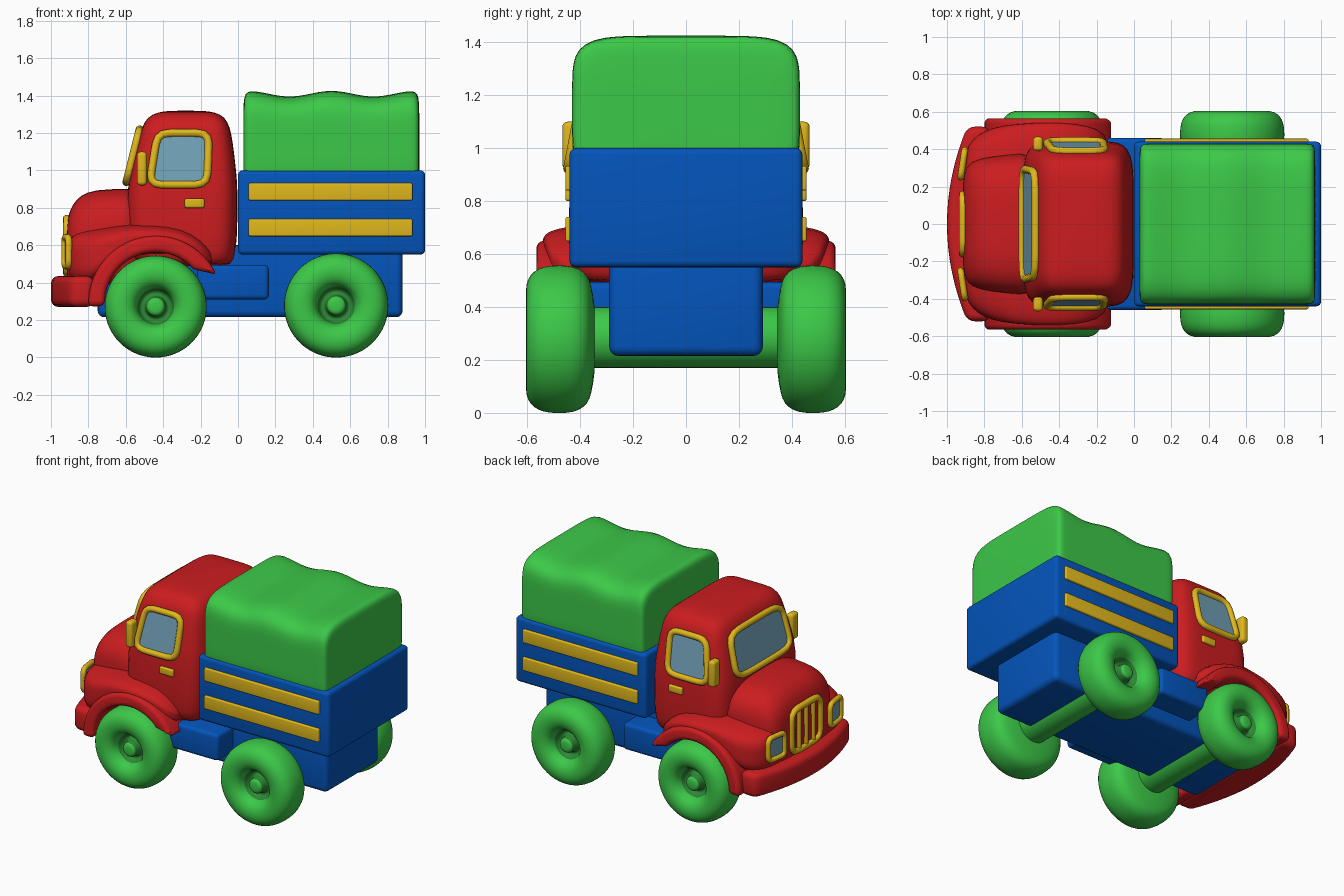
import bpy, bmesh, math
from mathutils import Vector

if "Cube" in bpy.data.objects:
    bpy.data.objects.remove(bpy.data.objects["Cube"])


def material(name, rgb):
    m = bpy.data.materials.new(name)
    m.diffuse_color = (*rgb, 1)
    m.use_nodes = True
    m.node_tree.nodes["Principled BSDF"].inputs["Base Color"].default_value = m.diffuse_color
    return m


RED = material("red", (0.60, 0.012, 0.014))
BLUE = material("blue", (0.001, 0.09, 0.50))
GREEN = material("green", (0.045, 0.58, 0.065))
DARK_GREEN = material("dark green", (0.025, 0.25, 0.035))
YELLOW = material("yellow", (0.75, 0.48, 0.012))
GLASS = material("window blue grey", (0.165, 0.35, 0.47))


def finish(name, bm, mat, smooth_angle=40, subsurf=0):
    bmesh.ops.recalc_face_normals(bm, faces=bm.faces[:])
    me = bpy.data.meshes.new(name)
    bm.to_mesh(me)
    bm.free()
    me.materials.append(mat)
    ob = bpy.data.objects.new(name, me)
    bpy.context.collection.objects.link(ob)
    if subsurf:
        me.shade_smooth()
        ob.modifiers.new("smooth", 'SUBSURF').levels = subsurf
        ob.modifiers["smooth"].render_levels = subsurf
    else:
        bpy.ops.object.select_all(action='DESELECT')
        ob.select_set(True)
        bpy.context.view_layer.objects.active = ob
        bpy.ops.object.shade_smooth_by_angle(angle=math.radians(smooth_angle))
    return ob


def prism(name, pts, axis, a, b, mat, bevel):
    """Extrude a flat outline along y or z and round its hard edges."""
    bm = bmesh.new()
    put = (lambda p, t: (p[0], t, p[1])) if axis == 'y' else (lambda p, t: (p[0], p[1], t))
    lo = [bm.verts.new(put(p, a)) for p in pts]
    hi = [bm.verts.new(put(p, b)) for p in pts]
    n = len(pts)
    bm.faces.new(lo)
    bm.faces.new(hi)
    for i in range(n):
        bm.faces.new((lo[i], lo[(i + 1) % n], hi[(i + 1) % n], hi[i]))
    bmesh.ops.recalc_face_normals(bm, faces=bm.faces[:])
    hard = [e for e in bm.edges if e.calc_face_angle(0) > math.radians(35)]
    bmesh.ops.bevel(bm, geom=hard, offset=bevel, segments=4, profile=0.5, affect='EDGES')
    return finish(name, bm, mat)


def box(name, x, y, z, mat, bevel):
    pts = [(x[0], z[0]), (x[1], z[0]), (x[1], z[1]), (x[0], z[1])]
    return prism(name, pts, 'y', y[0], y[1], mat, bevel)


def superellipse(n, e):
    out = []
    for i in range(n):
        t = 2 * math.pi * (i + 0.5) / n
        c, s = math.cos(t), math.sin(t)
        k = (abs(c) ** e + abs(s) ** e) ** (-1 / e)
        out.append((c * k, s * k))
    return out


def loft(name, sections, axis, e, mat, n=40):
    """Skin rounded sections. x: (x, half width, z0, z1); z: (z, half width, x0, x1)."""
    bm = bmesh.new()
    rings = []
    for t, hw, lo, hi in sections:
        mid, half = (lo + hi) / 2, (hi - lo) / 2
        ring = []
        for u, v in superellipse(n, e):
            q = mid + v * half
            ring.append(bm.verts.new((t, u * hw, q) if axis == 'x' else (q, u * hw, t)))
        rings.append(ring)
    for r0, r1 in zip(rings, rings[1:]):
        for i in range(n):
            bm.faces.new((r0[i], r0[(i + 1) % n], r1[(i + 1) % n], r1[i]))
    for ring in (rings[0], rings[-1]):
        bm.faces.new(ring)
    return finish(name, bm, mat, subsurf=1)


def tube(name, pts, r, mat, cyclic):
    cu = bpy.data.curves.new(name, 'CURVE')
    cu.dimensions = '3D'
    cu.bevel_depth, cu.bevel_resolution, cu.use_fill_caps = r, 3, True
    sp = cu.splines.new('POLY')
    sp.points.add(len(pts) - 1)
    for p, co in zip(sp.points, pts):
        p.co = (*co, 1)
    sp.use_cyclic_u = cyclic
    tmp = bpy.data.objects.new(name + "_path", cu)
    bpy.context.collection.objects.link(tmp)
    bpy.context.view_layer.update()
    me = bpy.data.meshes.new_from_object(tmp.evaluated_get(bpy.context.evaluated_depsgraph_get()))
    bpy.data.objects.remove(tmp)
    bm = bmesh.new()
    bm.from_mesh(me)
    return finish(name, bm, mat, 60)


def framed(name, corners, r, glass=True, e=6):
    """Rounded yellow frame through four corners, with an optional pane."""
    a, b, c, d = map(Vector, corners)
    pts = []
    for u, v in superellipse(40, e):
        s, t = (u + 1) / 2, (v + 1) / 2
        pts.append(a.lerp(b, s).lerp(d.lerp(c, s), t))
    tube(name + "_frame", pts, r, YELLOW, True)
    if glass:
        bm = bmesh.new()
        bm.faces.new([bm.verts.new(p) for p in pts])
        finish(name + "_pane", bm, GLASS)


def wheel(name, cx, r, side):
    k = r / 0.275
    prof = [(0, .572), (.035, .57), (.048, .56), (.054, .54), (.056, .495), (.088, .495), (.098, .54),
            (.112, .575), (.14, .597), (.18, .607), (.225, .60), (.256, .575), (.272, .54), (.277, .50),
            (.277, .45), (.268, .405), (.24, .37), (.20, .357), (.13, .345), (0, .34)]
    bm = bmesh.new()
    vs = [bm.verts.new((cx + p * k, side * y, r)) for p, y in prof]
    es = [bm.edges.new(pair) for pair in zip(vs, vs[1:])]
    bmesh.ops.spin(bm, geom=vs + es, cent=(cx, 0, r), axis=(0, 1, 0),
                   angle=2 * math.pi, steps=40)
    bmesh.ops.remove_doubles(bm, verts=bm.verts[:], dist=1e-4)
    # the sunken ring around the hub is a second green
    for f in bm.faces:
        c = f.calc_center_median()
        d = math.hypot(c.x - cx, c.z - r) / k
        if .05 < d < .102 and abs(c.y) > .48:
            f.material_index = 1
    finish(name, bm, GREEN, subsurf=1).data.materials.append(DARK_GREEN)


# Cab and hood
loft("cab", [(.48, .40, -.50, -.04), (.52, .43, -.57, -.02), (.62, .445, -.595, -.005),
             (.88, .44, -.597, 0), (1.0, .425, -.572, -.01), (1.15, .395, -.537, -.028),
             (1.23, .378, -.515, -.042), (1.285, .345, -.485, -.07), (1.312, .29, -.43, -.12),
             (1.32, .15, -.36, -.2)], 'z', 8, RED)
loft("hood", [(-.916, .20, .44, .68), (-.91, .27, .38, .755), (-.885, .32, .36, .82),
              (-.84, .345, .35, .868), (-.77, .36, .35, .897), (-.6, .38, .35, .902),
              (-.5, .38, .35, .905)], 'x', 3.6, RED)

# Fenders: one wide swept body, plus a rounded lip over each front wheel
loft("fenders", [(-.908, .30, .46, .60), (-.9, .39, .41, .645), (-.87, .45, .38, .675),
                 (-.8, .50, .36, .69), (-.71, .525, .42, .70), (-.62, .535, .53, .715),
                 (-.45, .545, .55, .72), (-.3, .535, .54, .70), (-.2, .51, .50, .645),
                 (-.11, .46, .47, .54)], 'x', 4, RED)


def arc(radius, start):
    angles = [math.radians(start + (183 - start) * i / 26) for i in range(27)]
    return [(-.44 + radius * math.cos(t), .29 + radius * math.sin(t)) for t in angles]


lip = arc(.36, 25) + arc(.272, 42)[::-1]

# Bumper, bowed in plan
ys = [-.52 + 1.04 * i / 16 for i in range(17)]
plan = [(-1 + .4 * y * y, y) for y in ys] + [(-.77, .52), (-.77, -.52)]
prism("bumper", plan, 'z', .27, .435, RED, .04)

# Chassis, bed and canvas cover
box("chassis", (-.75, .88), (-.29, .29), (.215, .60), BLUE, .035)
box("cargo_bed", (0, 1), (-.44, .44), (.55, 1.0), BLUE, .025)
box("side_steps", (-.22, .165), (-.46, .46), (.31, .495), BLUE, .025)
cover = [(.028, .37, .92, 1.33), (.032, .415, .89, 1.395), (.05, .43, .88, 1.425)]
for i in range(1, 18):
    x = .05 + .90 * i / 18
    z = 1.41 + .016 * math.cos((x - .5) / .45 * 2 * math.pi)
    cover.append((x, .43, .88, z))
cover += [(.95, .43, .88, 1.425), (.966, .415, .89, 1.395), (.97, .37, .92, 1.33)]
loft("canvas_cover", cover, 'x', 6.5, GREEN)

# Windscreen and grille
framed("windscreen", [(-.597, -.298, .937), (-.597, .298, .937),
                      (-.526, .28, 1.22), (-.526, -.28, 1.22)], .021)
framed("grille", [(-.914, -.157, .452), (-.914, .157, .452),
                  (-.914, .157, .742), (-.914, -.157, .742)], .022, glass=False)
for i in range(3):
    y = (i - 1) * .077
    tube(f"grille_bar_{i}", [(-.914, y, .46), (-.914, y, .735)], .018, YELLOW, False)

# Axles and everything mirrored left and right
for cx, r, pos in ((-.44, .272, "front"), (.525, .278, "rear")):
    circle = [(cx + .115 * math.cos(math.tau * i / 32), .285 + .115 * math.sin(math.tau * i / 32))
              for i in range(32)]
    prism(pos + "_axle", circle, 'y', -.40, .40, GREEN, .005)
    for s in (-1, 1):
        wheel(f"{pos}_wheel_{s}", cx, r, s)
for s in (-1, 1):
    span = lambda a, b: (min(s * a, s * b), max(s * a, s * b))
    prism(f"fender_lip_{s}", lip, 'y', *span(.33, .565), RED, .028)
    framed(f"side_window_{s}", [(-.474, s * .443, .923), (-.165, s * .443, .923),
                                (-.155, s * .39, 1.2), (-.43, s * .39, 1.2)], .021)
    framed(f"headlight_{s}", [(-.927, s * .25, .488), (-.905, s * .395, .488),
                              (-.905, s * .395, .642), (-.927, s * .25, .642)], .018)
    box(f"mirror_{s}", (-.54, -.487), span(.39, .467), (.92, 1.1), YELLOW, .02)
    box(f"door_handle_{s}", (-.285, -.18), span(.43, .456), (.8, .85), YELLOW, .01)
    for z in (.648, .84):
        box(f"bed_stripe_{s}_{z}", (.057, .933), span(.43, .456), (z, z + .092), YELLOW, .008)
